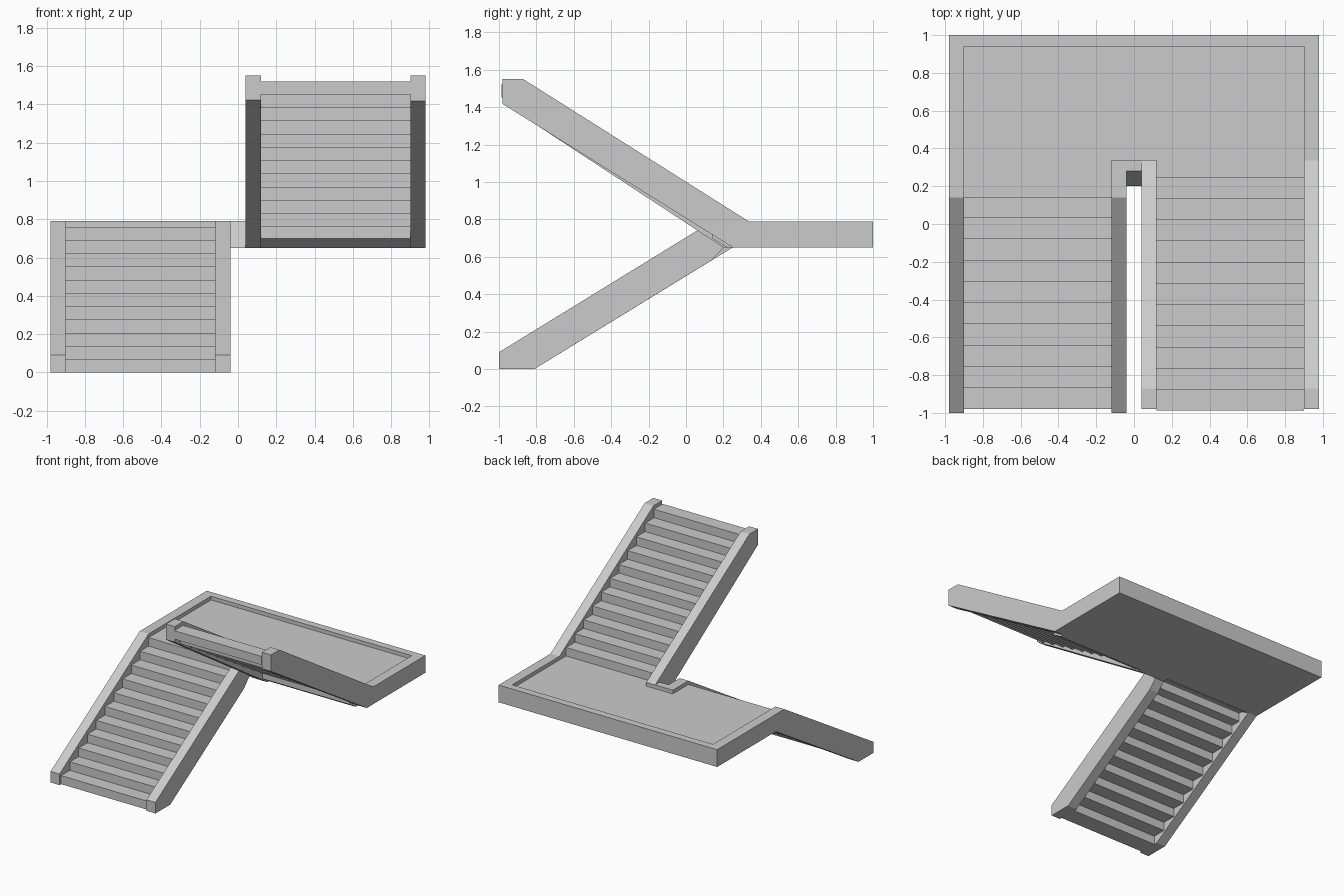
import bpy, bmesh

if "Cube" in bpy.data.objects:
    bpy.data.objects.remove(bpy.data.objects["Cube"])

RISE, RUN, LAP = 0.0691, 0.1125, 0.03
FLOOR, TOP, BASE = 0.76, 0.79, 0.65


def prism(name, profile, x0, x1):
    """Extrude a (y, z) side profile from x0 to x1."""
    bm = bmesh.new()
    face = bm.faces.new([bm.verts.new((x0, y, z)) for y, z in profile])
    new = bmesh.ops.extrude_face_region(bm, geom=[face])["geom"]
    bmesh.ops.translate(bm, vec=(x1 - x0, 0, 0),
                        verts=[v for v in new if isinstance(v, bmesh.types.BMVert)])
    bmesh.ops.recalc_face_normals(bm, faces=bm.faces)
    mesh = bpy.data.meshes.new(name)
    bm.to_mesh(mesh)
    bm.free()
    obj = bpy.data.objects.new(name, mesh)
    bpy.context.collection.objects.link(obj)
    return obj


def flight(name, y, z, direction, count, x0, x1):
    """Sawtooth flight of steps, open stepped underside."""
    upper, under = [(y, z)], []
    for i in range(count):
        a, b = y + direction * RUN * i, y + direction * RUN * (i + 1)
        upper += [(a, z + RISE * (i + 1)), (b, z + RISE * (i + 1))]
        lap = LAP if i < count - 1 else 0
        if i:
            under.append((a + direction * LAP, z + RISE * i))
        under.append((b + direction * lap, z + RISE * i))
    return prism(name, upper + under[::-1], x0, x1)


# Stringers, continuing into the landing rim
lower_top = [(-0.81, 0), (-1, 0), (-1, 0.09), (0.14, TOP)]
upper_top = [(0.335, TOP), (-0.87, 1.55), (-0.98, 1.55)]
prism("lower_outer_stringer", lower_top + [(1, TOP), (1, BASE), (0.25, BASE)], -0.98, -0.90)
prism("lower_inner_stringer",
      lower_top + [(0.34, TOP), (0.34, BASE), (0.20, BASE), (0.135, 0.58)], -0.12, -0.04)
prism("upper_outer_stringer",
      [(1, BASE), (1, TOP)] + upper_top + [(-0.98, 1.417), (0.25, BASE)], 0.90, 0.98)
prism("upper_inner_stringer",
      [(0.34, BASE), (0.34, TOP)] + upper_top + [(-0.98, 1.423), (0.20, BASE)], 0.04, 0.12)

# Steps
flight("lower_steps", -0.98, 0, 1, 10, -0.90, -0.12)
flight("upper_steps", 0.25, FLOOR, -1, 11, 0.12, 0.90)

# Landing floor, back rim and the curb closing the stair well
prism("landing_floor", [(0.34, BASE), (0.94, BASE), (0.94, FLOOR), (0.34, FLOOR)], -0.90, 0.90)
prism("landing_edge_left",
      [(0.34, BASE), (0.25, BASE), (0.17, 0.691), (0.14, 0.691), (0.14, FLOOR), (0.34, FLOOR)],
      -0.90, -0.12)
prism("landing_edge_right",
      [(0.34, BASE), (0.22, BASE), (0.14, 0.70), (0.14, FLOOR), (0.34, FLOOR)], 0.12, 0.90)
prism("landing_back_rim", [(0.94, BASE), (1, BASE), (1, TOP), (0.94, TOP)], -0.90, 0.90)
prism("stair_well_curb", [(0.20, BASE), (0.28, TOP), (0.34, TOP), (0.34, BASE)], -0.04, 0.04)
